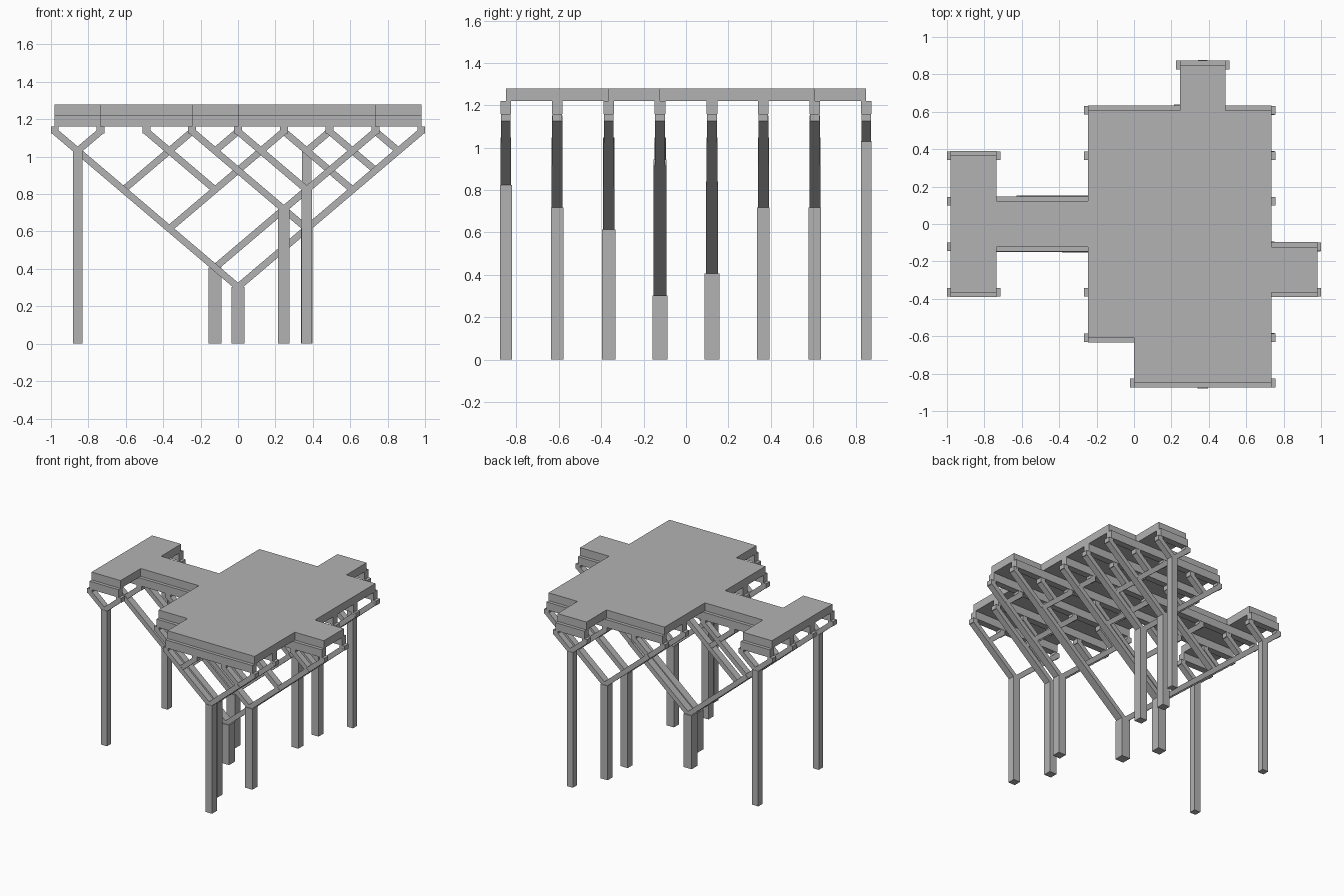
import bpy, bmesh, math
from mathutils import Matrix, Vector

cube = bpy.data.objects.get("Cube")
if cube:
    bpy.data.objects.remove(cube)

BAY = 0.245            # grid spacing of the frames
TIP_Z = 1.135          # where branches meet the short posts
RISE = 0.104           # height gained per half bay
BEAM_Z, SLAB_Z, TOP_Z = 1.16, 1.22, 1.28

grey = bpy.data.materials.new("light_grey")
grey.use_nodes = True
colour = (0.45, 0.45, 0.45, 1)
grey.diffuse_color = colour
grey.node_tree.nodes["Principled BSDF"].inputs["Base Color"].default_value = colour


def finish(bm, name):
    bmesh.ops.recalc_face_normals(bm, faces=bm.faces)
    mesh = bpy.data.meshes.new(name)
    bm.to_mesh(mesh)
    bm.free()
    mesh.materials.append(grey)
    obj = bpy.data.objects.new(name, mesh)
    bpy.context.collection.objects.link(obj)


def box(bm, low, high):
    low, high = Vector(low), Vector(high)
    m = Matrix.Translation((low + high) / 2) @ Matrix.Diagonal((*(high - low), 1))
    bmesh.ops.create_cube(bm, size=1, matrix=m)


def arm(bm, a, b, y, width, thick):
    """Sloping bar between two (x, z) points in the plane of a frame."""
    dx, dz = b[0] - a[0], b[1] - a[1]
    m = (Matrix.Translation(((a[0] + b[0]) / 2, y, (a[1] + b[1]) / 2))
         @ Matrix.Rotation(-math.atan2(dz, dx), 4, 'Y')
         @ Matrix.Diagonal((math.hypot(dx, dz) + 0.012, width, thick, 1)))
    bmesh.ops.create_cube(bm, size=1, matrix=m)


# how many tips go to the left-hand branch of a fork
LEFT_SHARE = {2: 1, 3: 2, 4: 2, 5: 2, 6: 2, 8: 4, 9: 6}


def fork_point(first, count):
    span = count - 1
    return ((first + span / 2) * BAY, TIP_Z - RISE * span)


def grow(bm, first, count, y):
    """Fork a group of tips into two smaller groups until single tips remain."""
    if count == 1:
        return
    here = fork_point(first, count)
    left = LEFT_SHARE[count]
    for start, n in ((first, left), (first + left, count - left)):
        arm(bm, here, fork_point(start, n), y, 0.044 + 0.002 * (count - 1), 0.036)
        grow(bm, start, n, y)


def frame(name, first, last, row):
    y = row * BAY
    count = last - first + 1
    # column
    x, z = fork_point(first, count)
    half = (0.048 + 0.003 * (count - 1)) / 2
    bm = bmesh.new()
    box(bm, (x - half, y - half, 0), (x + half, y + half, z))
    finish(bm, name + "_column")
    # branches and the short posts on their tips
    bm = bmesh.new()
    grow(bm, first, count, y)
    for i in range(first, last + 1):
        box(bm, (i * BAY - 0.021, y - 0.023, TIP_Z - 0.01),
            (i * BAY + 0.021, y + 0.023, BEAM_Z))
    finish(bm, name + "_branches")
    # beam under the deck
    bm = bmesh.new()
    box(bm, (first * BAY, y - 0.025, BEAM_Z), (last * BAY, y + 0.025, SLAB_Z))
    finish(bm, name + "_beam")


# frames from front to back: first tip, last tip, row
for name, first, last, row in (
        ("front_frame", 0, 3, -3.47),
        ("front_hall_frame", -1, 3, -2.48),
        ("front_wing_frame", -4, -3, -1.49),
        ("right_bay_frame", -1, 4, -1.49),
        ("long_front_frame", -4, 4, -0.5),
        ("long_back_frame", -4, 3, 0.5),
        ("back_wing_frame", -4, -3, 1.49),
        ("back_hall_frame", -1, 3, 1.49),
        ("rear_hall_frame", -1, 3, 2.48),
        ("rear_frame", 1, 2, 3.47)):
    frame(name, first, last, row)

# deck slab, outline in grid steps
outline = [(0, -3.47), (3, -3.47), (3, -1.49), (4, -1.49), (4, -0.5), (3, -0.5),
           (3, 2.48), (2, 2.48), (2, 3.47), (1, 3.47), (1, 2.48), (-1, 2.48),
           (-1, 0.5), (-3, 0.5), (-3, 1.49), (-4, 1.49), (-4, -1.49), (-3, -1.49),
           (-3, -0.5), (-1, -0.5), (-1, -2.48), (0, -2.48)]
bm = bmesh.new()
face = bm.faces.new([bm.verts.new((x * BAY, y * BAY, SLAB_Z)) for x, y in outline])
result = bmesh.ops.extrude_face_region(bm, geom=[face], use_keep_orig=True)
for v in result["geom"]:
    if isinstance(v, bmesh.types.BMVert):
        v.co.z = TOP_Z
finish(bm, "deck_slab")
